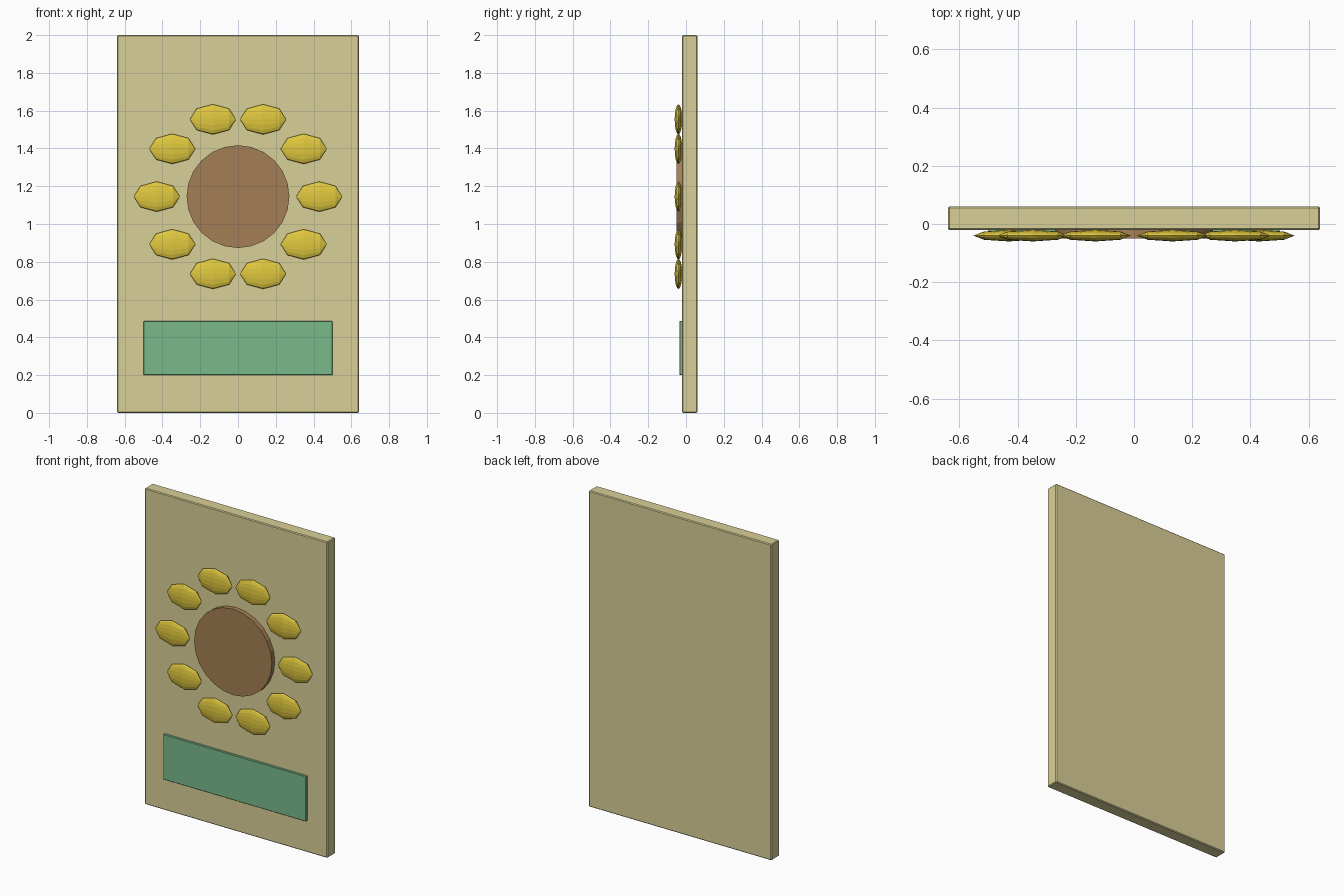
import bpy, math
from mathutils import Matrix

cube = bpy.data.objects.get("Cube")
if cube:
    bpy.data.objects.remove(cube, do_unlink=True)


def material(name, srgb):
    rgb = [((c / 255 + 0.055) / 1.055) ** 2.4 for c in srgb]
    m = bpy.data.materials.new(name)
    m.use_nodes = True
    m.diffuse_color = (*rgb, 1)
    m.node_tree.nodes["Principled BSDF"].inputs["Base Color"].default_value = (*rgb, 1)
    return m


cream = material("cream", (217, 208, 152))
brown = material("brown", (165, 127, 85))
yellow = material("yellow", (224, 200, 62))
green = material("green", (122, 186, 138))


def finish(name, mat, scale=None):
    ob = bpy.context.object
    ob.name = name
    if scale:
        ob.data.transform(Matrix.Diagonal((*scale, 1)))
    ob.data.materials.append(mat)
    return ob


def slab(name, size, loc, mat, bevel):
    bpy.ops.mesh.primitive_cube_add(size=1, location=loc)
    ob = finish(name, mat, size)
    mod = ob.modifiers.new("edge", "BEVEL")
    mod.width, mod.segments = bevel, 1
    return ob


# Backing board and lower plaque
slab("board", (1.28, 0.08, 2), (0, 0.02, 1), cream, 0.005)
slab("plaque", (1.0, 0.03, 0.285), (0, -0.02, 0.343), green, 0.002)

# Flower centre disc
flower_z = 1.145
bpy.ops.mesh.primitive_cylinder_add(vertices=24, radius=0.272, depth=0.04,
                                    location=(0, -0.03, flower_z),
                                    rotation=(math.pi / 2, 0, 0))
finish("flower_centre", brown)

# Ring of petals, each a faceted ellipsoid lying along x
for i in range(10):
    a = math.tau * i / 10
    bpy.ops.mesh.primitive_uv_sphere_add(
        segments=16, ring_count=4, radius=1,
        location=(0.43 * math.cos(a), -0.04, flower_z + 0.43 * math.sin(a)))
    ob = bpy.context.object
    ob.data.transform(Matrix.Rotation(math.pi / 2, 4, "Y"))
    finish(f"petal_{i + 1}", yellow, (0.122, 0.02, 0.08))
